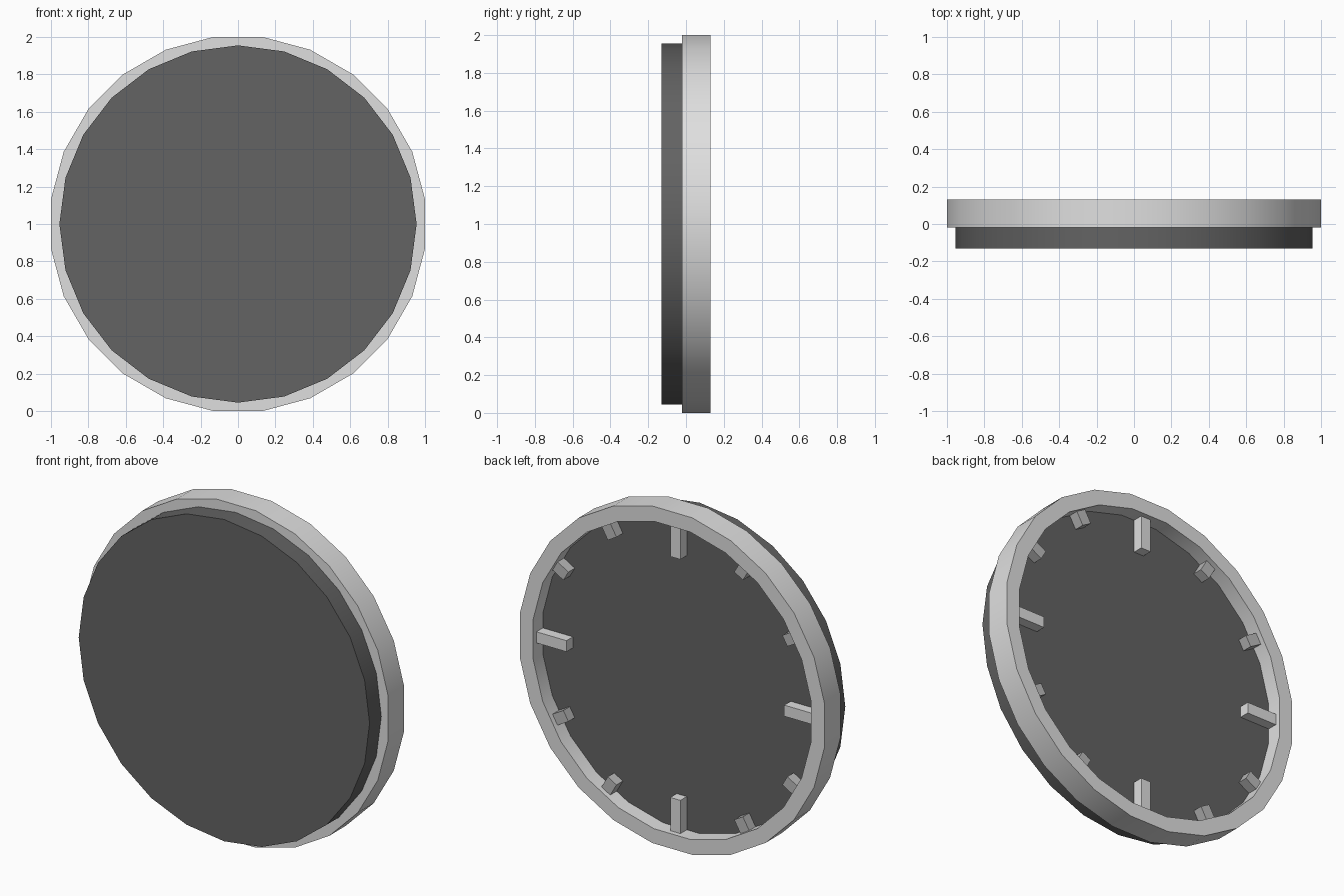
import bpy, bmesh, math
from mathutils import Matrix

if "Cube" in bpy.data.objects:
    bpy.data.objects.remove(bpy.data.objects["Cube"])

SIDES = 24
FLAT = math.cos(math.pi / SIDES)   # flat-to-flat correction
CENTRE = Matrix.Translation((0, 0, 1))


def material(name, v):
    m = bpy.data.materials.new(name)
    m.diffuse_color = (v, v, v, 1)
    m.use_nodes = True
    m.node_tree.nodes["Principled BSDF"].inputs["Base Color"].default_value = m.diffuse_color
    return m


light = material("light grey", 0.74)
mid = material("mid grey", 0.5)
dark = material("dark grey", 0.125)


def finish(bm, name, mat, smooth=False):
    bmesh.ops.recalc_face_normals(bm, faces=bm.faces)
    me = bpy.data.meshes.new(name)
    bm.to_mesh(me)
    bm.free()
    me.materials.append(mat)
    ob = bpy.data.objects.new(name, me)
    bpy.context.collection.objects.link(ob)
    if smooth:
        bpy.ops.object.select_all(action='DESELECT')
        ob.select_set(True)
        bpy.context.view_layer.objects.active = ob
        bpy.ops.object.shade_smooth_by_angle(angle=math.radians(30))
    return ob


# Outer rim: rectangular section swept round the y axis, flats at top and sides
bm = bmesh.new()
section = [(1.0 / FLAT, -0.02), (1.0 / FLAT, 0.13), (0.92, 0.13), (0.92, -0.02)]
loops = []
for i in range(SIDES):
    a = (i + 0.5) * math.tau / SIDES
    loops.append([bm.verts.new((r * math.cos(a), y, 1 + r * math.sin(a))) for r, y in section])
for i in range(SIDES):
    p, q = loops[i], loops[(i + 1) % SIDES]
    for j in range(4):
        k = (j + 1) % 4
        bm.faces.new((p[j], p[k], q[k], q[j]))
finish(bm, "rim", light, True)

# Dark body disc, corners at top and sides
bm = bmesh.new()
ring = [(0.955 * math.cos(i * math.tau / SIDES), 0.955 * math.sin(i * math.tau / SIDES))
        for i in range(SIDES)]
front = bm.faces.new([bm.verts.new((x, -0.13, 1 + z)) for x, z in ring])
ext = bmesh.ops.extrude_face_region(bm, geom=[front], use_keep_orig=True)
verts = [g for g in ext["geom"] if isinstance(g, bmesh.types.BMVert)]
bmesh.ops.translate(bm, vec=(0, 0.17, 0), verts=verts)
finish(bm, "dial_disc", dark, True)

# Twelve markers: long ones at the quarters, short ones between
for i in range(12):
    quarter = i % 3 == 0
    inner, outer = (0.715 if quarter else 0.83), 0.935
    y0, y1 = 0.03, 0.10
    bm = bmesh.new()
    mat = (CENTRE @ Matrix.Rotation(i * math.tau / 12, 4, 'Y')
           @ Matrix.Translation(((inner + outer) / 2, (y0 + y1) / 2, 0))
           @ Matrix.Diagonal((outer - inner, y1 - y0, 0.066, 1)))
    bmesh.ops.create_cube(bm, size=1, matrix=mat)
    finish(bm, f"{'long' if quarter else 'short'}_marker_{i}", light if quarter else mid)
